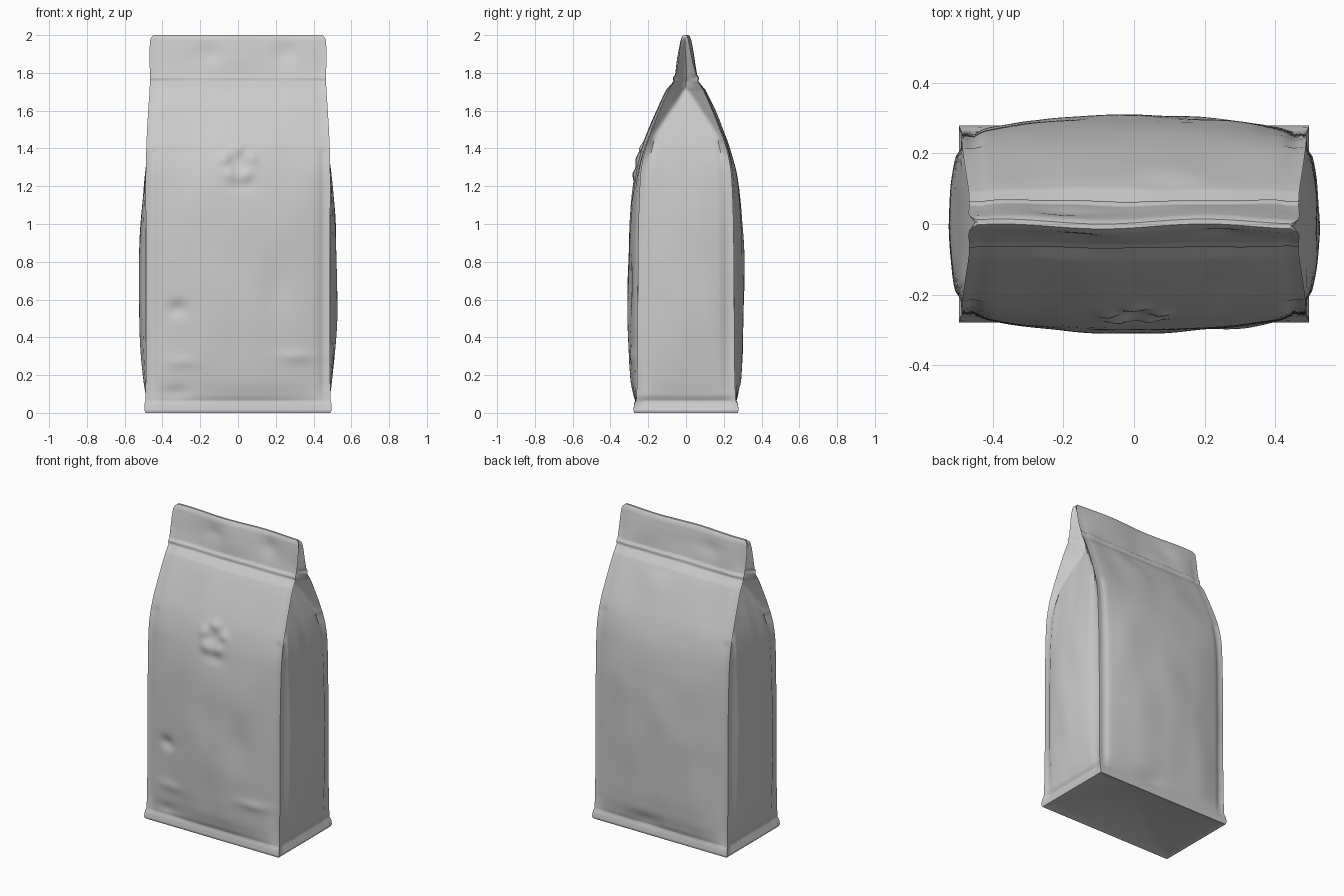
import bpy, bmesh, math
from mathutils import Vector, noise

if "Cube" in bpy.data.objects:
    bpy.data.objects.remove(bpy.data.objects["Cube"])

NF, NS, ROWS = 56, 24, 120

# z, corner half width, corner half depth, front bulge, side bulge
PROFILE = [
    (0.00, 0.490, 0.274, 0.000, 0.000),
    (0.015, 0.496, 0.279, 0.000, 0.000),
    (0.05, 0.494, 0.273, 0.001, -0.012),
    (0.065, 0.490, 0.264, 0.004, -0.014),
    (0.09, 0.489, 0.262, 0.014, -0.002),
    (0.20, 0.488, 0.258, 0.037, 0.017),
    (0.45, 0.487, 0.256, 0.050, 0.036),
    (0.70, 0.487, 0.255, 0.054, 0.038),
    (1.00, 0.488, 0.252, 0.049, 0.030),
    (1.20, 0.489, 0.246, 0.035, 0.013),
    (1.35, 0.488, 0.235, 0.018, -0.005),
    (1.50, 0.482, 0.182, 0.015, -0.035),
    (1.65, 0.472, 0.120, 0.014, -0.075),
    (1.71, 0.468, 0.092, 0.012, -0.090),
    (1.755, 0.466, 0.062, 0.004, -0.090),
    (1.775, 0.467, 0.066, 0.002, -0.080),
    (1.79, 0.466, 0.054, 0.002, -0.075),
    (1.85, 0.468, 0.040, 0.006, -0.060),
    (1.93, 0.468, 0.027, 0.004, -0.035),
    (1.975, 0.465, 0.019, 0.002, -0.015),
    (1.99, 0.458, 0.014, 0.000, -0.008),
    (2.00, 0.444, 0.007, 0.000, 0.000),
]

# dents and bumps: x, z, x radius, z radius, outward height
FRONT_MARKS = [
    (0.20, 0.66, 0.08, 0.16, -0.013), (-0.32, 0.55, 0.045, 0.04, -0.018),
    (-0.30, 0.27, 0.08, 0.03, 0.007), (0.31, 0.30, 0.10, 0.03, 0.009),
    (-0.15, 1.90, 0.07, 0.05, -0.010), (0.25, 1.91, 0.06, 0.05, -0.012),
    (0.02, 1.20, 0.07, 0.03, -0.008), (-0.33, 0.11, 0.07, 0.03, -0.008),
]
BACK_MARKS = [(0.10, 1.70, 0.08, 0.06, -0.012), (-0.20, 1.89, 0.10, 0.05, -0.010),
              (0.10, 0.10, 0.10, 0.04, -0.010)]


def lerp_profile(z):
    for a, b in zip(PROFILE, PROFILE[1:]):
        if z <= b[0]:
            t = (z - a[0]) / (b[0] - a[0])
            return [p + (q - p) * t for p, q in zip(a[1:], b[1:])]
    return list(PROFILE[-1][1:])


def sample(z):
    # soften the profile along the filled part of the bag
    r = min(0.10, max(0, (z - 0.09) * 0.8), max(0, (1.71 - z) * 0.8))
    if r <= 0:
        return lerp_profile(z)
    rows = [lerp_profile(z + r * k / 4) for k in range(-4, 5)]
    return [sum(c) / 9 for c in zip(*rows)]


def bell(t):
    return math.exp(-t * t)


def fade(z):
    # strength of wrinkles and seams along the bag
    return min(1, max(0, (z - 0.03) / 0.12)) * min(1, max(0, (2.0 - z) / 0.2))


def sway(x, z):
    # gentle wave of the flat seal
    k = min(1, max(0, (z - 1.72) / 0.15))
    return 0.007 * k * math.sin(x * 11 + z * 6)


def panel_point(u, z, side):
    # front (side -1) or back (side +1) panel
    w, d, bulge, _ = sample(z)
    x = w * u
    out = d + bulge * (1 - abs(u) ** 2.4)
    out -= 0.011 * fade(z) * (1 if z < 1.4 else 0.3) * bell((abs(u) - 0.93) / 0.035)
    for mx, mz, rx, rz, h in (FRONT_MARKS if side < 0 else BACK_MARKS):
        out += h * bell((x - mx) / rx) * bell((z - mz) / rz)
    out += 0.008 * fade(z) * (1 - u ** 4) * noise.noise(Vector((x * 5, side * 3, z * 3)))
    if side < 0:
        # degassing valve pressed through the crumpled film
        r = math.hypot(x, z - 1.325)
        a = math.atan2(z - 1.325, x)
        out += (0.009 + 0.005 * math.sin(5 * a)) * bell((r - 0.075) / 0.03)
        out -= 0.008 * bell(r / 0.035)
    return Vector((x, side * max(out, 0.006) + sway(x, z), z))


def gusset_point(v, z, side):
    # left or right side panel: bulged below, a sloping triangle folding in above
    w, d, _, s = sample(z)
    if s > 0:
        shape = 1 - abs(v) ** 2.2
    else:
        flat = min(0.85, max(0, 0.25 * (1.72 - z) / 0.37 / d))
        shape = min(1, (1 - abs(v)) / (1 - flat))
    x = w + s * shape
    if z < 1.45:
        x -= 0.011 * fade(z) * bell((abs(v) - 0.86) / 0.06)
    x += 0.006 * fade(z) * (1 - v * v) * noise.noise(Vector((side * 7, v * 2, z * 3)))
    return Vector((side * x, d * v * side + sway(side * x, z), z))


def ring(z):
    pts = [panel_point(-1 + 2 * i / NF, z, -1) for i in range(NF)]
    pts += [gusset_point(-1 + 2 * i / NS, z, 1) for i in range(NS)]
    pts += [panel_point(1 - 2 * i / NF, z, 1) for i in range(NF)]
    pts += [gusset_point(-1 + 2 * i / NS, z, -1) for i in range(NS)]
    return pts


# bag body: lofted rings following the profile
levels = sorted({round(2 * i / ROWS, 4) for i in range(ROWS + 1)} | {p[0] for p in PROFILE})
bm = bmesh.new()
rings = [[bm.verts.new(p) for p in ring(z)] for z in levels]
n = len(rings[0])


def bridge(lower, upper):
    for i in range(n):
        j = (i + 1) % n
        bm.faces.new((lower[i], lower[j], upper[j], upper[i]))


for lo, hi in zip(rings, rings[1:]):
    bridge(lo, hi)

# base: slightly recessed inside a thin rim
inner = [bm.verts.new((v.co.x * 0.90, v.co.y * 0.85, 0.012)) for v in rings[0]]
bridge(inner, rings[0])
bm.faces.new(inner[::-1])
# closed top seal
bm.faces.new(rings[-1])
bmesh.ops.recalc_face_normals(bm, faces=bm.faces[:])

mesh = bpy.data.meshes.new("pouch_body")
bm.to_mesh(mesh)
bm.free()
pouch = bpy.data.objects.new("pouch_body", mesh)
bpy.context.collection.objects.link(pouch)

# smooth film with sharp folded edges
bpy.context.view_layer.objects.active = pouch
pouch.select_set(True)
bpy.ops.object.shade_smooth_by_angle(angle=math.radians(50))
